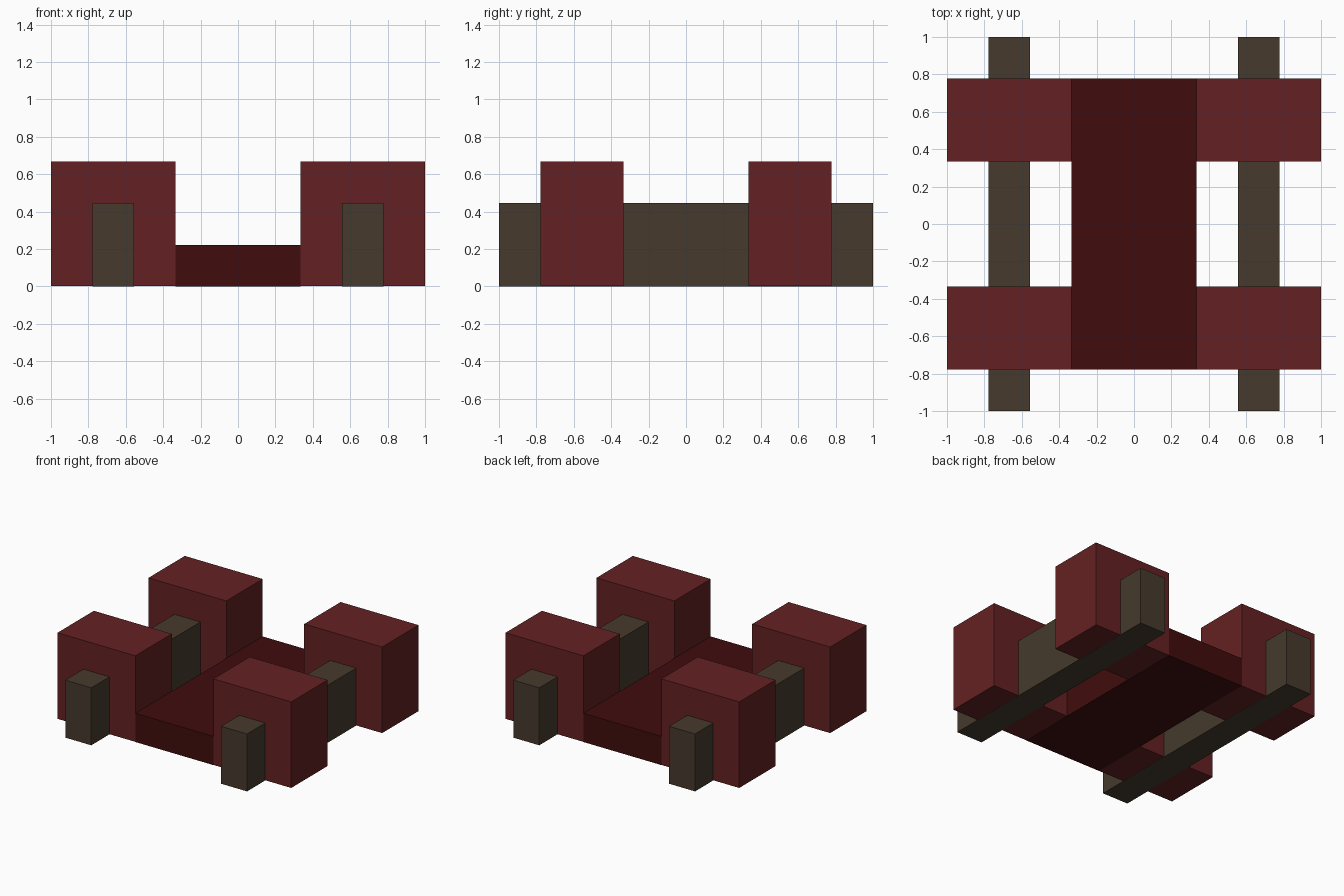
import bpy

if "Cube" in bpy.data.objects:
    bpy.data.objects.remove(bpy.data.objects["Cube"])

U = 1 / 9  # model grid unit


def material(name, rgb):
    m = bpy.data.materials.new(name)
    m.diffuse_color = (*rgb, 1)
    m.use_nodes = True
    m.node_tree.nodes["Principled BSDF"].inputs["Base Color"].default_value = m.diffuse_color
    return m


RED = material("brick red", (0.127, 0.0152, 0.0168))
DARK = material("dark maroon", (0.0513, 0.0037, 0.004))
BROWN = material("dull brown", (0.0612, 0.0423, 0.0262))


def box(name, mat, x, y, z):
    """Box from (min, max) ranges in grid units."""
    ranges = (x, y, z)
    bpy.ops.mesh.primitive_cube_add(size=1, location=[sum(r) / 2 * U for r in ranges])
    ob = bpy.context.object
    ob.name = name
    ob.scale = [(r[1] - r[0]) * U for r in ranges]
    bpy.ops.object.transform_apply(location=False, rotation=False, scale=True)
    ob.data.materials.append(mat)
    return ob


# Low central floor
box("floor_plate", DARK, (-3, 3), (-7, 7), (0, 2))

for sx, side in ((-1, "left"), (1, "right")):
    # Long rail running through both blocks on this side
    box(f"{side}_rail", BROWN, sorted((5 * sx, 7 * sx)), (-9, 9), (0, 4))
    # Corner blocks, a hair above the rail's underside so the rail shows below
    for sy, end in ((-1, "front"), (1, "back")):
        box(f"{end}_{side}_block", RED, sorted((3 * sx, 9 * sx)),
            sorted((3 * sy, 7 * sy)), (0.01, 6))
